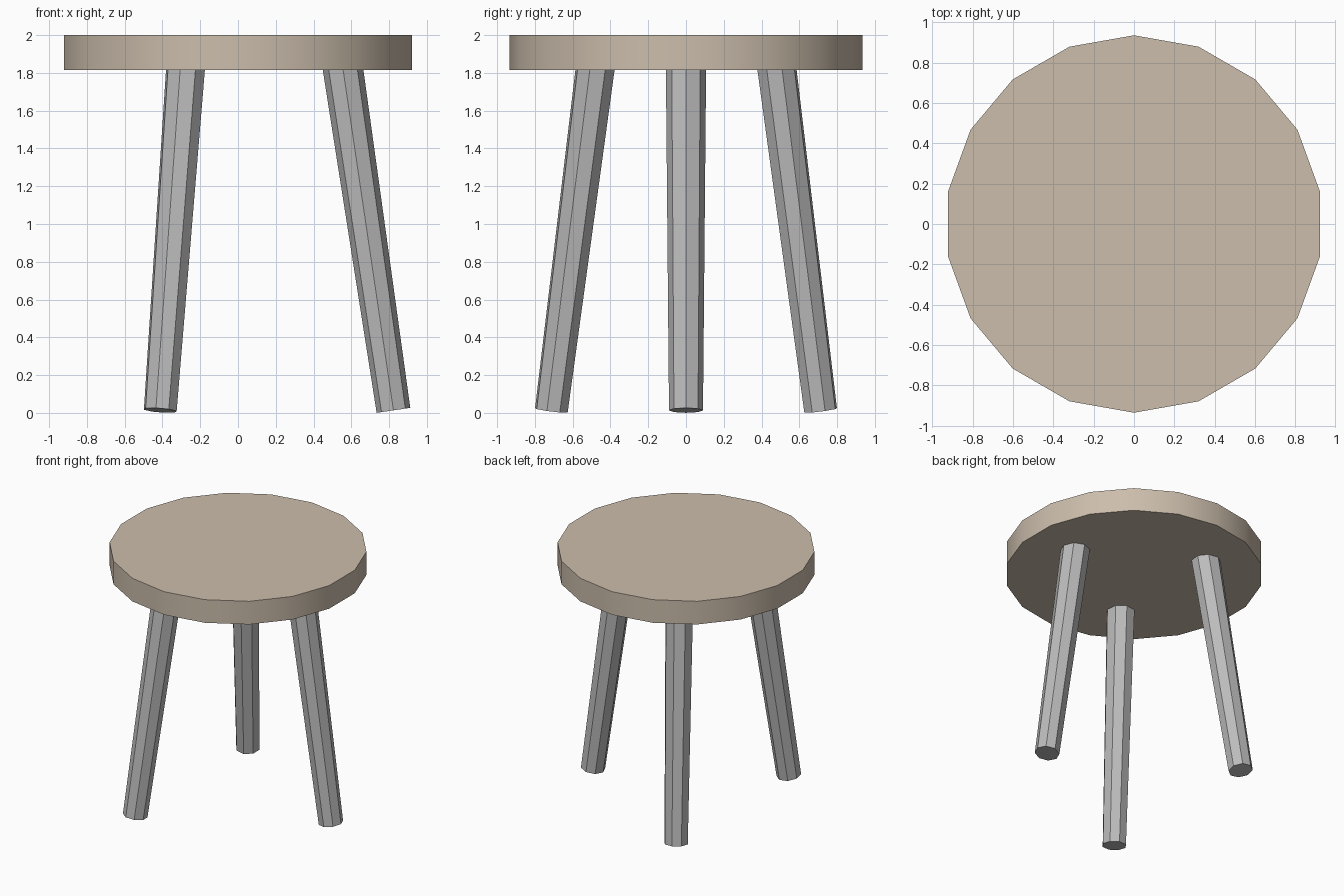
import bpy, math
from mathutils import Vector, Matrix

if "Cube" in bpy.data.objects:
    bpy.data.objects.remove(bpy.data.objects["Cube"])


def material(name, rgb):
    m = bpy.data.materials.new(name)
    m.diffuse_color = (*rgb, 1.0)
    m.use_nodes = True
    m.node_tree.nodes["Principled BSDF"].inputs["Base Color"].default_value = m.diffuse_color
    return m


beige = material("beige seat", (0.60, 0.51, 0.41))
grey = material("grey legs", (0.50, 0.50, 0.50))

# Seat: thick 18-sided disc with a corner on the y axis, smooth rim
bpy.ops.mesh.primitive_cylinder_add(vertices=18, radius=0.935, depth=0.185,
                                    location=(0, 0, 1.9075))
seat = bpy.context.object
seat.name = "seat"
seat.data.materials.append(beige)
bpy.ops.object.shade_smooth_by_angle(angle=math.radians(30))


# Leg: tapered octagonal post leaning inward, cut square to its own axis
def leg(name, angle, twist):
    out = Vector((math.cos(angle), math.sin(angle), 0))
    bottom = out * 0.823 + Vector((0, 0, 0.0135))
    top = out * 0.547 + Vector((0, 0, 1.88))
    axis = top - bottom
    bpy.ops.mesh.primitive_cone_add(vertices=8, radius1=0.09, radius2=0.107,
                                    depth=axis.length)
    ob = bpy.context.object
    ob.name = name
    # lean about the horizontal axis square to the outward direction
    lean = Vector((0, 0, 1)).rotation_difference(axis).to_matrix().to_4x4()
    spin = Matrix.Rotation(twist, 4, 'Z')
    ob.matrix_world = Matrix.Translation((top + bottom) / 2) @ lean @ spin
    ob.data.materials.append(grey)


leg("right_leg", 0.0, 0.0)
leg("front_left_leg", math.radians(-120), math.radians(30))
leg("back_left_leg", math.radians(120), math.radians(-30))
